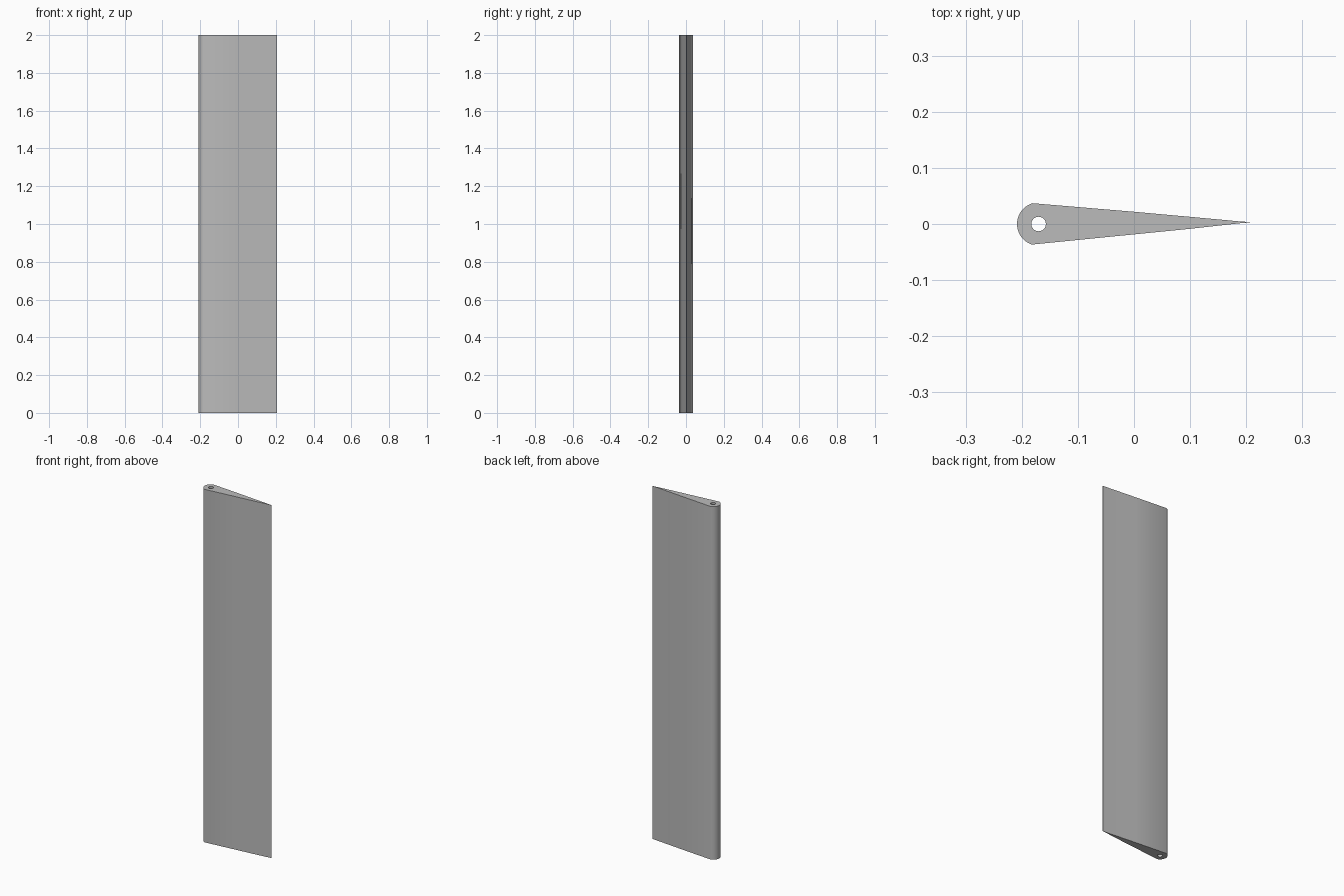
import bpy
import bmesh
from math import sin, cos, pi, radians

HEIGHT = 2.0
AXIS_X = -0.17          # centre of the rounded nose and its pin hole
NOSE_RADIUS = 0.0385
HOLE_RADIUS = 0.013

cube = bpy.data.objects.get("Cube")
if cube:
    bpy.data.objects.remove(cube, do_unlink=True)


def arc(radius, start, end, steps):
    """Points on a circle around the pin axis, angles in degrees."""
    angles = [radians(start + (end - start) * i / steps) for i in range(steps + 1)]
    return [(AXIS_X + radius * cos(a), radius * sin(a)) for a in angles]


def add_loop(bm, points):
    verts = [bm.verts.new((x, y, 0)) for x, y in points]
    return [bm.edges.new((v, verts[i - 1])) for i, v in enumerate(verts)]


# Blade section: round nose, gently curved flanks, thin trailing edge
nose = arc(NOSE_RADIUS, 106, 252, 24)
lower_flank = [(0.0, -0.0185), (0.1, -0.0085), (0.19, 0.0015)]
trailing_edge = [(0.207, 0.0028), (0.207, 0.0034)]
upper_flank = [(0.19, 0.0045), (0.1, 0.0128), (0.0, 0.0218)]
pin_hole = arc(HOLE_RADIUS, 0, 360, 24)[:-1]

bm = bmesh.new()
edges = add_loop(bm, nose + lower_flank + trailing_edge + upper_flank)
edges += add_loop(bm, pin_hole)
bmesh.ops.triangle_fill(bm, edges=edges, use_beauty=True, normal=(0, 0, 1))

# Extrude the section to full height
extruded = bmesh.ops.extrude_face_region(bm, geom=bm.faces[:], use_keep_orig=True)
top = [g for g in extruded["geom"] if isinstance(g, bmesh.types.BMVert)]
bmesh.ops.translate(bm, verts=top, vec=(0, 0, HEIGHT))
bmesh.ops.recalc_face_normals(bm, faces=bm.faces[:])

mesh = bpy.data.meshes.new("vane_blade")
bm.to_mesh(mesh)
bm.free()
blade = bpy.data.objects.new("vane_blade", mesh)
bpy.context.collection.objects.link(blade)

# Plain grey finish
grey = bpy.data.materials.new("plain_grey")
grey.use_nodes = True
grey.diffuse_color = (0.5, 0.5, 0.5, 1)
grey.node_tree.nodes["Principled BSDF"].inputs["Base Color"].default_value = grey.diffuse_color
mesh.materials.append(grey)

# Smooth nose and hole, crisp end caps
bpy.ops.object.select_all(action="DESELECT")
blade.select_set(True)
bpy.context.view_layer.objects.active = blade
bpy.ops.object.shade_smooth_by_angle(angle=radians(30))
